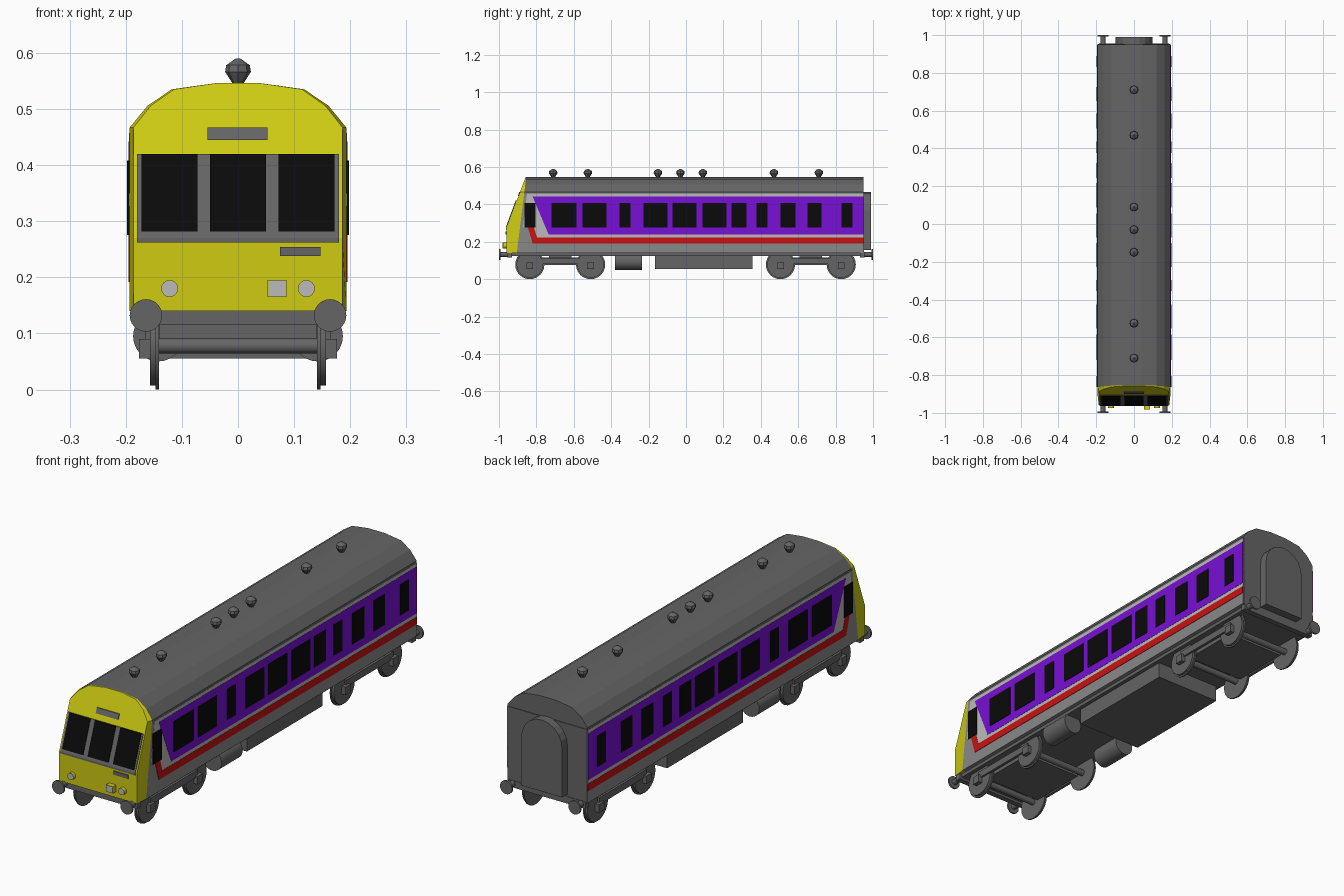
import bpy, bmesh, math
from mathutils import Vector, Matrix

if "Cube" in bpy.data.objects:
    bpy.data.objects.remove(bpy.data.objects["Cube"])


def material(name, r, g, b):
    m = bpy.data.materials.new(name)
    m.diffuse_color = (r, g, b, 1)
    m.use_nodes = True
    m.node_tree.nodes["Principled BSDF"].inputs["Base Color"].default_value = m.diffuse_color
    return m


YELLOW = material("yellow", 0.62, 0.60, 0.006)
PURPLE = material("purple", 0.19, 0.005, 0.66)
RED = material("red", 0.58, 0.006, 0.006)
BLACK = material("black", 0.003, 0.003, 0.003)
LIGHT = material("light_grey", 0.5, 0.5, 0.5)
MID = material("mid_grey", 0.25, 0.25, 0.25)
DARK = material("dark_grey", 0.13, 0.13, 0.13)


def finish(name, bm, mat, smooth=False):
    bmesh.ops.recalc_face_normals(bm, faces=bm.faces[:])
    me = bpy.data.meshes.new(name)
    bm.to_mesh(me)
    bm.free()
    me.materials.append(mat)
    ob = bpy.data.objects.new(name, me)
    bpy.context.collection.objects.link(ob)
    if smooth:
        bpy.ops.object.select_all(action='DESELECT')
        ob.select_set(True)
        bpy.context.view_layer.objects.active = ob
        bpy.ops.object.shade_smooth_by_angle(angle=math.radians(35))
    return ob


def prism_bm(points, vec):
    bm = bmesh.new()
    face = bm.faces.new([bm.verts.new(p) for p in points])
    ext = bmesh.ops.extrude_face_region(bm, geom=[face], use_keep_orig=True)
    bmesh.ops.translate(bm, vec=vec, verts=[v for v in ext['geom'] if isinstance(v, bmesh.types.BMVert)])
    return bm


def prism(name, points, vec, mat):
    return finish(name, prism_bm(points, vec), mat)


def box(name, x, y, z, mat=DARK):
    pts = [(x[0], y[0], z[0]), (x[1], y[0], z[0]), (x[1], y[1], z[0]), (x[0], y[1], z[0])]
    return prism(name, pts, (0, 0, z[1] - z[0]), mat)


def cylinder(name, start, vec, r, mat=DARK, n=24):
    vec = Vector(vec)
    bm = bmesh.new()
    rot = vec.to_track_quat('Z', 'Y').to_matrix().to_4x4()
    mat4 = Matrix.Translation(Vector(start) + vec / 2) @ rot
    bmesh.ops.create_cone(bm, cap_ends=True, segments=n, radius1=r, radius2=r,
                          depth=vec.length, matrix=mat4)
    return finish(name, bm, mat, True)


def cut(bm, co, no):
    # Slice and close with a flat cap
    res = bmesh.ops.bisect_plane(bm, geom=bm.verts[:] + bm.edges[:] + bm.faces[:],
                                 plane_co=co, plane_no=no, clear_outer=True)
    edges = [e for e in res['geom_cut'] if isinstance(e, bmesh.types.BMEdge) and e.is_boundary]
    if edges:
        bmesh.ops.edgeloop_fill(bm, edges=edges)


# Carriage shell: one cross-section, cut into cab, body and roof
half = [(0.193, 0.467), (0.161, 0.506), (0.118, 0.535), (0.04, 0.546)]
lower = [(-0.193, 0.14), (0.193, 0.14), (0.193, 0.457), (-0.193, 0.457)]
arch = half + [(-x, z) for x, z in reversed(half)]
roof_pts = [(0.193, 0.457)] + arch + [(-0.193, 0.457)]
full = [(-0.193, 0.14), (0.193, 0.14)] + arch
seam_co, seam_no = Vector((0, -0.905, 0.14)), Vector((0, 0.36, -0.045))


def section(name, pts, mat, is_cab=False):
    bm = prism_bm([(x, -0.96, z) for x, z in pts], (0, 1.91, 0))
    if is_cab:
        cut(bm, seam_co, seam_no)
        cut(bm, (0, -0.96, 0.27), (0, -0.27, 0.1))
        for v in bm.verts:
            seam_y = -0.905 + (v.co.z - 0.14) * 0.125
            if v.co.y < seam_y - 0.003:
                v.co.x *= 0.965
    else:
        cut(bm, seam_co, -seam_no)
    finish(name, bm, mat)


section("body", lower, MID)
section("roof", roof_pts, DARK)
section("cab_front", full, YELLOW, True)
box("rear_wall", (-0.191, 0.191), (0.948, 0.953), (0.14, 0.46))


# Livery bands and windows on both sides
def side_plate(name, yz, out, mat):
    for s, side in ((1, "right"), (-1, "left")):
        prism(f"{name}_{side}", [(s * 0.19, y, z) for y, z in yz], (s * (out - 0.19), 0, 0), mat)


side_plate("light_band", [(-0.85, 0.457), (0.95, 0.457), (0.95, 0.222), (-0.80, 0.222),
                          (-0.812, 0.275), (-0.872, 0.275)], 0.194, LIGHT)
side_plate("purple_band", [(-0.82, 0.442), (0.95, 0.442), (0.95, 0.24), (-0.735, 0.24)], 0.195, PURPLE)
side_plate("red_band", [(-0.845, 0.275), (-0.82, 0.192), (0.95, 0.192), (0.95, 0.224),
                        (-0.797, 0.224), (-0.812, 0.275)], 0.195, RED)
windows = [(-0.72, -0.585), (-0.553, -0.425), (-0.355, -0.297), (-0.227, -0.10), (-0.072, 0.056),
           (0.088, 0.216), (0.243, 0.323), (0.377, 0.436), (0.505, 0.585), (0.65, 0.725),
           (0.832, 0.89), (-0.863, -0.805)]
for i, (a, b) in enumerate(windows):
    side_plate(f"side_window_{i}", [(a, 0.275), (b, 0.275), (b, 0.408), (a, 0.408)], 0.1975, BLACK)


# Panels following the slope of the cab
def front_panel(name, x0, x1, z0, z1, out, mat):
    def y(z):
        return -0.96 + max(0, z - 0.27) * 0.1 / 0.27
    zs = [z0, 0.27, z1] if z0 < 0.27 < z1 else [z0, z1]
    pts = [(0, y(z) + 0.003, z) for z in zs] + [(0, y(z) - out, z) for z in reversed(zs)]
    prism(name, [(x0, p[1], p[2]) for p in pts], (x1 - x0, 0, 0), mat)


front_panel("windscreen_surround", -0.18, 0.18, 0.262, 0.42, 0.003, DARK)
for i, (a, b) in enumerate([(-0.172, -0.072), (-0.05, 0.05), (0.072, 0.172)]):
    front_panel(f"windscreen_{i}", a, b, 0.282, 0.42, 0.006, BLACK)
front_panel("destination_panel", -0.054, 0.053, 0.445, 0.467, 0.004, DARK)
front_panel("socket_panel", 0.075, 0.147, 0.238, 0.254, 0.004, DARK)

# Head lamps with pale lenses
for s in (-1, 1):
    cylinder("lamp_housing", (s * 0.122, -0.955, 0.18), (0, -0.018, 0), 0.015, YELLOW, 16)
    cylinder("lamp_lens", (s * 0.122, -0.973, 0.18), (0, -0.002, 0), 0.0145, LIGHT, 16)
box("square_lamp", (0.053, 0.086), (-0.98, -0.955), (0.165, 0.195), YELLOW)
box("square_lens", (0.054, 0.085), (-0.982, -0.979), (0.166, 0.194), LIGHT)

# Rear gangway with arched top
gang = [(-0.098, 0.155), (0.098, 0.155)]
gang += [(0.098 * math.cos(math.pi * i / 10), 0.367 + 0.098 * math.sin(math.pi * i / 10)) for i in range(11)]
prism("gangway", [(x, 0.95, z) for x, z in gang], (0, 0.04, 0), DARK)

# Roof vents, eight-sided mushrooms
for y in (-0.71, -0.525, -0.15, -0.03, 0.09, 0.47, 0.71):
    bm = bmesh.new()
    for r1, r2, z0, z1 in ((0.008, 0.023, 0.543, 0.566), (0.023, 0.021, 0.566, 0.578), (0.021, 0.004, 0.578, 0.59)):
        bmesh.ops.create_cone(bm, cap_ends=True, segments=8, radius1=r1, radius2=r2, depth=z1 - z0,
                              matrix=Matrix.Translation((0, y, (z0 + z1) / 2)))
    finish("roof_vent", bm, DARK)

# Underframe and equipment
box("underframe", (-0.175, 0.175), (-0.95, 0.95), (0.125, 0.142))
box("equipment_box", (-0.158, 0.158), (-0.165, 0.355), (0.055, 0.14))
for s in (-1, 1):
    cylinder("air_tank", (s * 0.142, -0.38, 0.095), (0, 0.145, 0), 0.045)

# Buffer beams and buffers at both ends
for e in (-1, 1):
    box("buffer_beam", (-0.185, 0.185), sorted((e * 0.93, e * 0.955)), (0.115, 0.145))
    for s in (-1, 1):
        cylinder("buffer_shaft", (s * 0.164, e * 0.94, 0.132), (0, e * 0.053, 0), 0.013, n=12)
        cylinder("buffer_head", (s * 0.164, e * 0.992, 0.132), (0, e * 0.008, 0), 0.029)

# Bogies with four wheels each
for a, b in ((-0.835, -0.51), (0.505, 0.83)):
    box("bogie_block", (-0.14, 0.14), (a + 0.03, b - 0.03), (0.075, 0.115))
    box("bogie_pivot", (-0.06, 0.06), ((a + b) / 2 - 0.06, (a + b) / 2 + 0.06), (0.11, 0.13))
    for s in (-1, 1):
        box("bogie_side_beam", sorted((s * 0.153, s * 0.165)), (a, b), (0.08, 0.11))
    for y in (a, b):
        cylinder("axle", (-0.15, y, 0.078), (0.3, 0, 0), 0.014, n=12)
        for s in (-1, 1):
            cylinder("wheel_flange", (s * 0.141, y, 0.078), (s * 0.006, 0, 0), 0.078)
            cylinder("wheel_tread", (s * 0.146, y, 0.078), (s * 0.011, 0, 0), 0.071)
            box("axle_box", sorted((s * 0.15, s * 0.176)), (y - 0.018, y + 0.018), (0.055, 0.09))
